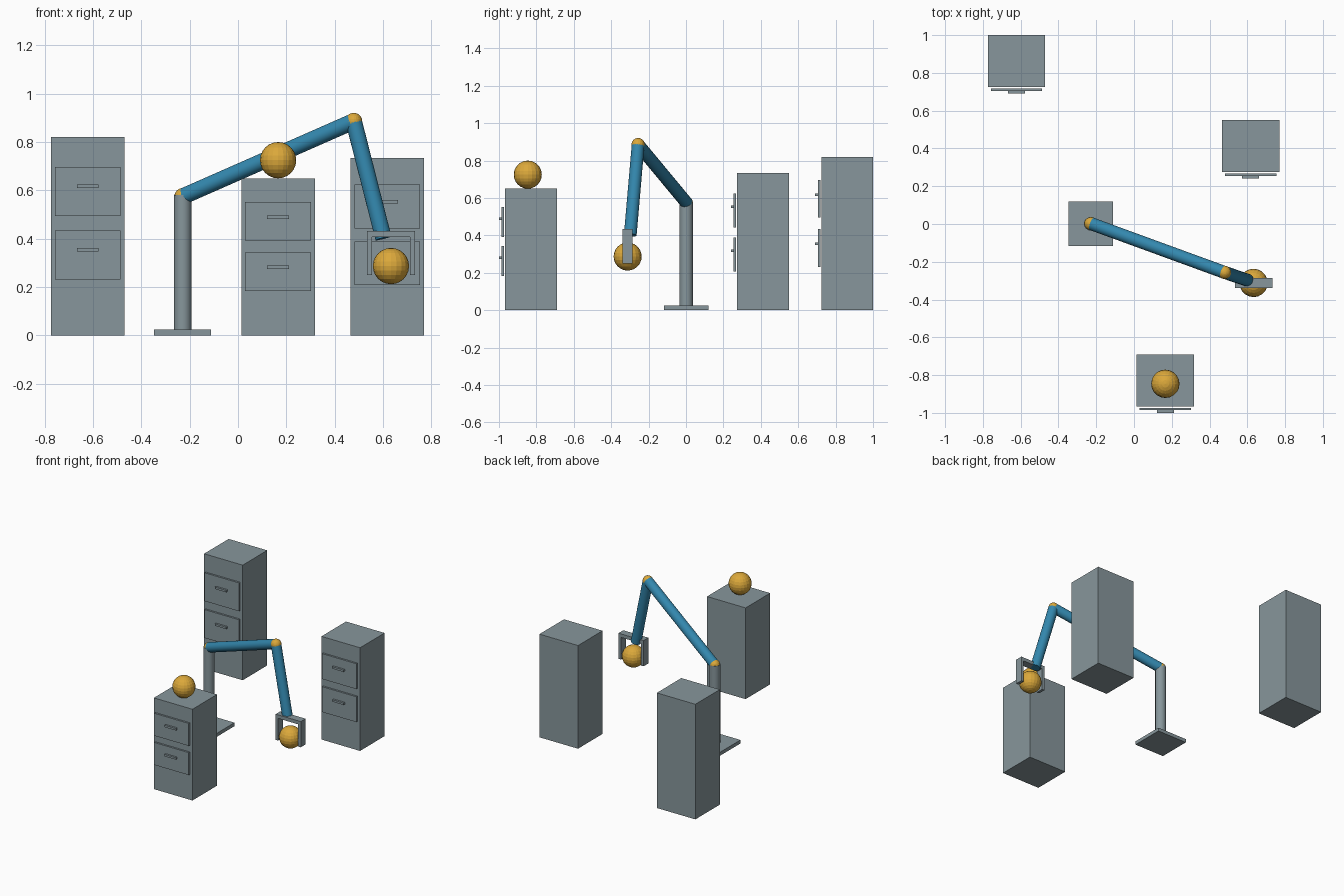
import bpy
from mathutils import Vector

if "Cube" in bpy.data.objects:
    bpy.data.objects.remove(bpy.data.objects["Cube"])


def srgb(*c):
    return [v / 12.92 if v <= 0.04045 else ((v + 0.055) / 1.055) ** 2.4 for v in c] + [1.0]


def material(name, *c):
    m = bpy.data.materials.new(name)
    m.diffuse_color = srgb(*c)
    m.use_nodes = True
    m.node_tree.nodes["Principled BSDF"].inputs["Base Color"].default_value = m.diffuse_color
    return m


GREY = material("steel grey", 0.53, 0.59, 0.61)
BLUE = material("arm blue", 0.20, 0.53, 0.68)
GOLD = material("golden yellow", 0.86, 0.66, 0.23)


def finish(name, mat):
    ob = bpy.context.object
    ob.name = name
    ob.data.materials.append(mat)
    return ob


def box(name, x, y, z, mat=GREY):
    """Box from (min, max) ranges on each axis."""
    r = (x, y, z)
    bpy.ops.mesh.primitive_cube_add(size=1, location=[(a + b) / 2 for a, b in r])
    ob = finish(name, mat)
    ob.scale = [b - a for a, b in r]
    return ob


def rod(name, start, end, radius, mat):
    a, b = Vector(start), Vector(end)
    bpy.ops.mesh.primitive_cylinder_add(vertices=24, radius=radius,
                                        depth=(b - a).length, location=(a + b) / 2)
    ob = finish(name, mat)
    ob.rotation_mode = 'QUATERNION'
    ob.rotation_quaternion = (b - a).to_track_quat('Z', 'Y')
    bpy.ops.object.shade_smooth_by_angle()


def ball(name, loc, radius):
    bpy.ops.mesh.primitive_uv_sphere_add(segments=20, ring_count=12, radius=radius, location=loc)
    finish(name, GOLD)


# Cabinets: centre x, front y, height
for label, cx, front, h in (("rear", -0.622, 0.724, 0.82),
                            ("front", 0.166, -0.967, 0.65),
                            ("side", 0.618, 0.274, 0.735)):
    box(label + "_cabinet", (cx - 0.152, cx + 0.152), (front, front + 0.276), (0, h))
    for level, f in (("upper", 0.726), ("lower", 0.406)):
        zc, half = f * h, 0.123 * h
        box(f"{label}_{level}_drawer", (cx - 0.136, cx + 0.136),
            (front - 0.019, front - 0.006), (zc - half, zc + half))
        zh = zc + 0.027 * h
        box(f"{label}_{level}_handle", (cx - 0.045, cx + 0.045),
            (front - 0.033, front - 0.019), (zh - 0.007, zh + 0.007))

# Arm stand
shoulder, elbow, wrist = (-0.228, 0.002, 0.575), (0.479, -0.256, 0.886), (0.602, -0.298, 0.402)
box("base_plate", (-0.347, -0.111), (-0.117, 0.119), (0, 0.025))
rod("column", (-0.229, 0.001, 0.02), (-0.229, 0.001, 0.58), 0.036, GREY)

# Arm links and joints
rod("upper_arm", shoulder, elbow, 0.034, BLUE)
rod("forearm", elbow, wrist, 0.034, BLUE)
ball("shoulder_joint", shoulder, 0.035)
ball("elbow_joint", elbow, 0.035)

# Gripper
gx, gy = 0.633, (-0.339, -0.285)
box("gripper_palm", (gx - 0.099, gx + 0.099), gy, (0.408, 0.433))
for side, s in (("left", -1), ("right", 1)):
    c = gx + s * 0.089
    box(side + "_finger", (c - 0.010, c + 0.010), gy, (0.25, 0.42))

# Balls
ball("held_ball", (gx, -0.312, 0.287), 0.075)
ball("cabinet_ball", (0.166, -0.846, 0.725), 0.075)
